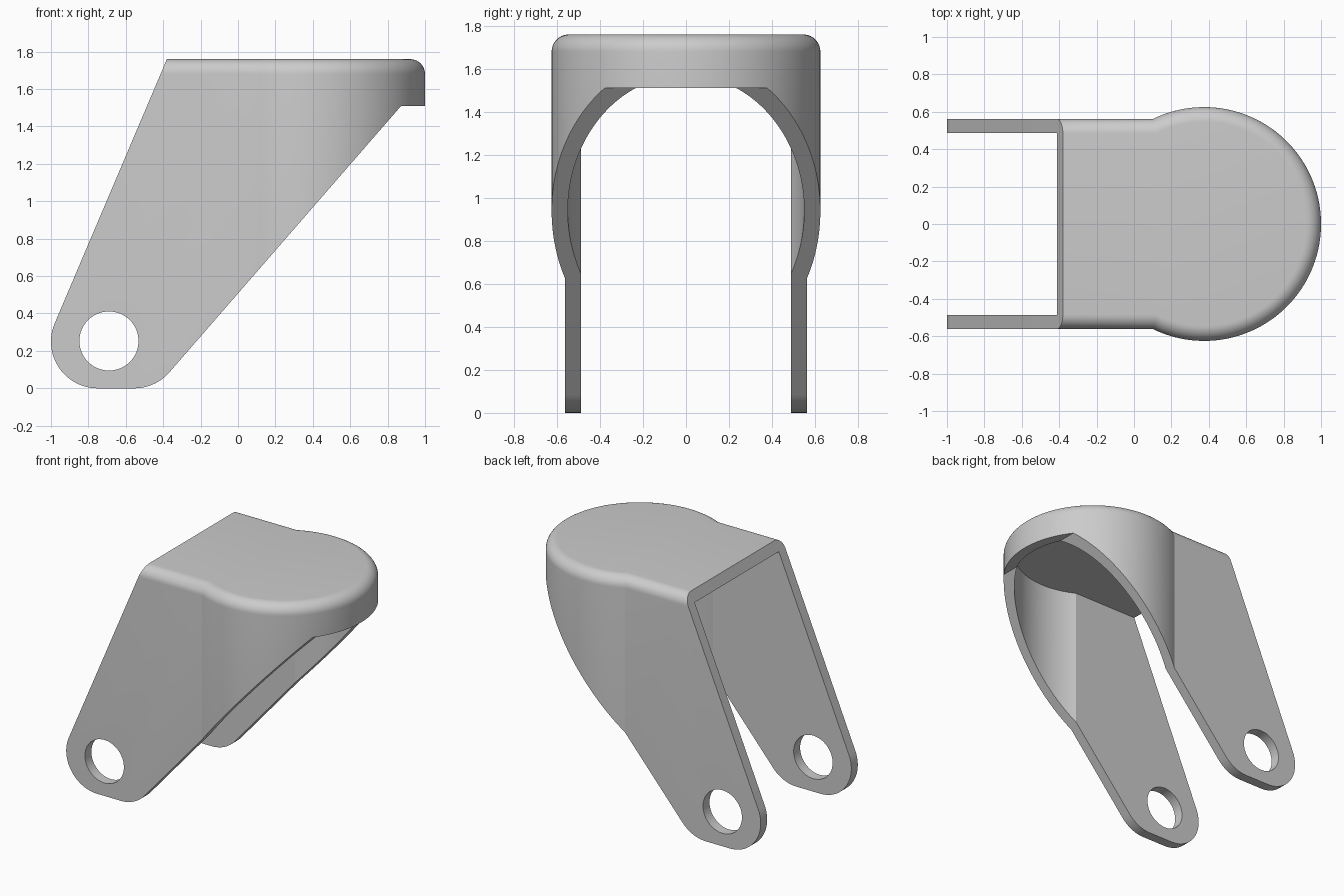
import bpy, bmesh
from math import sin, cos, pi, asin, radians, sqrt

if "Cube" in bpy.data.objects:
    bpy.data.objects.remove(bpy.data.objects["Cube"])

WALL, TOP, FILLET = 0.075, 1.76, 0.08


def plan(d, x_back):
    """Strap-plus-disc outline, inset by d."""
    r, w, cx = 0.625 - d, 0.5625 - d, 0.375
    a = pi - asin(w / r)
    n = 96
    arc = [(cx + r * cos(-a + 2 * a * i / n), r * sin(-a + 2 * a * i / n)) for i in range(n + 1)]
    return [(x_back, -w)] + arc + [(x_back, w)]


def loft(name, loops):
    """Closed solid through equal-length loops of 3D points."""
    bm = bmesh.new()
    rings = [[bm.verts.new(p) for p in loop] for loop in loops]
    n = len(rings[0])
    for lo, hi in zip(rings, rings[1:]):
        for i in range(n):
            j = (i + 1) % n
            bm.faces.new((lo[i], lo[j], hi[j], hi[i]))
    bm.faces.new(rings[0][::-1])
    bm.faces.new(rings[-1])
    bmesh.ops.recalc_face_normals(bm, faces=bm.faces)
    me = bpy.data.meshes.new(name)
    bm.to_mesh(me)
    bm.free()
    ob = bpy.data.objects.new(name, me)
    bpy.context.collection.objects.link(ob)
    return ob


def arc(cx, cz, r, a0, a1, n):
    return [(cx + r * cos(radians(a0 + (a1 - a0) * i / n)),
             cz + r * sin(radians(a0 + (a1 - a0) * i / n))) for i in range(n + 1)]


def side_prism(name, pts):
    return loft(name, [[(x, y, z) for x, z in pts] for y in (-0.9, 0.9)])


def cut(ob, tool, operation):
    tool.hide_render = True
    m = ob.modifiers.new(tool.name, 'BOOLEAN')
    m.operation, m.object, m.solver = operation, tool, 'EXACT'
    bpy.context.view_layer.objects.active = ob
    bpy.ops.object.modifier_apply(modifier=m.name)
    bpy.data.objects.remove(tool)


# Outer body with a rounded top rim
levels = [(0, -0.2)]
for i in range(11):
    t = i / 10 * pi / 2
    levels.append((FILLET * (1 - cos(t)), TOP - FILLET * (1 - sin(t))))
body = loft("fork_cover", [[(x, y, z) for x, y in plan(d, -1.3)] for d, z in levels])

# Hollow inside, open at the back and below
cavity = loft("cavity", [[(x, y, z) for x, y in plan(WALL, -1.6)] for z in (-0.5, TOP - WALL)])
cut(body, cavity, 'DIFFERENCE')

# Slanted side silhouette with rounded leg ends
outline = arc(-0.75, 0.25, 0.25, 157, 270, 24) + arc(-0.555, 0.25, 0.25, 270, 319, 12)
outline += [(0.872, 1.51), (1.2, 1.51), (1.2, 1.9), (-0.3206, 1.9)]
cut(body, side_prism("silhouette", outline), 'INTERSECT')

# Pivot holes through both legs
cut(body, side_prism("pivot_hole", arc(-0.69, 0.253, 0.158, 0, 354.375, 63)), 'DIFFERENCE')

body.select_set(True)
bpy.context.view_layer.objects.active = body
bpy.ops.object.shade_smooth_by_angle(angle=radians(20))
